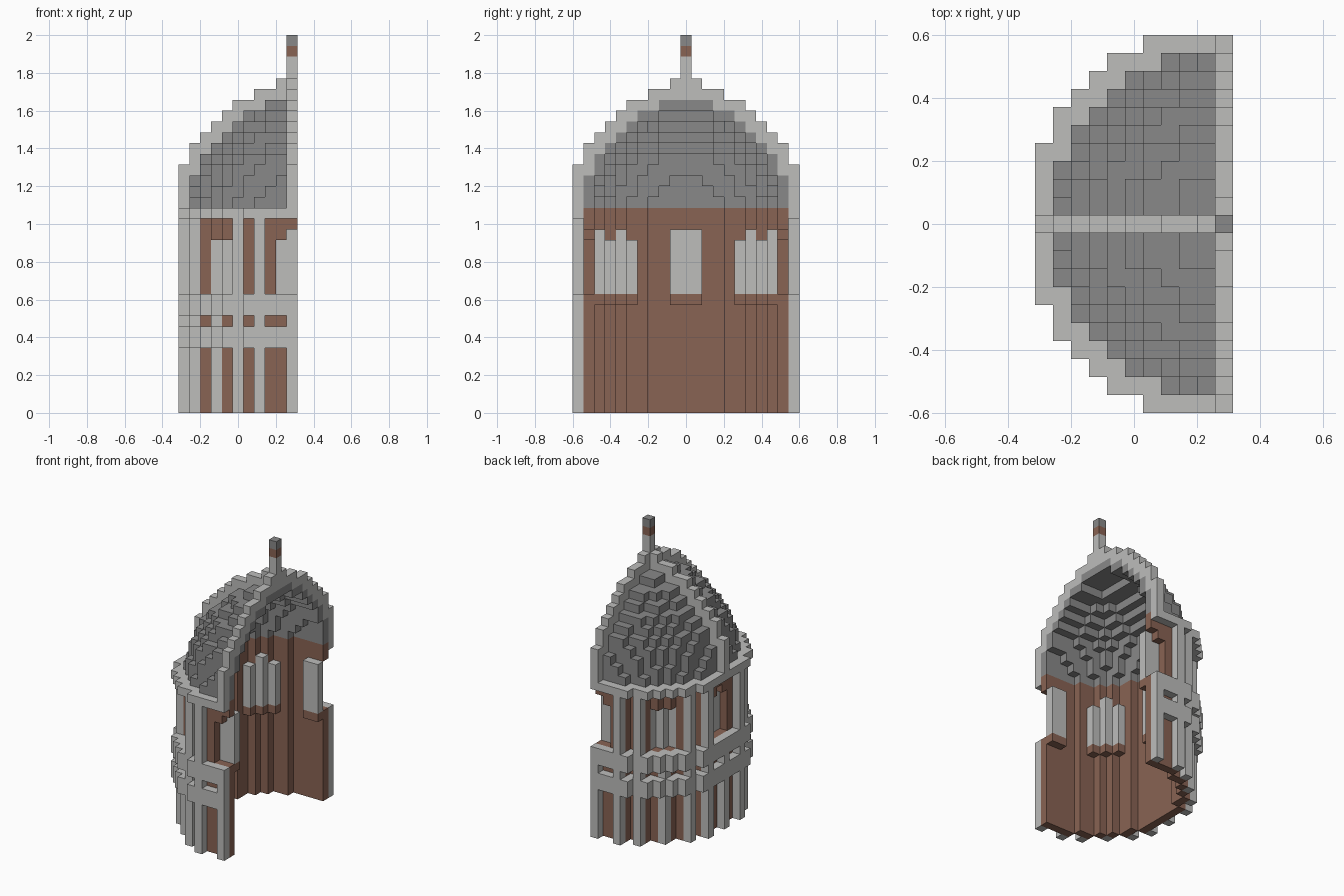
import bpy, bmesh
from math import hypot
from mathutils import Vector

cube = bpy.data.objects.get("Cube")
if cube:
    bpy.data.objects.remove(cube, do_unlink=True)

U = 2 / 35            # edge of one block
WALL_R, RING_R = 9.7, 11


def material(name, rgb):
    m = bpy.data.materials.new(name)
    m.use_nodes = True
    m.diffuse_color = (*rgb, 1)
    m.node_tree.nodes["Principled BSDF"].inputs["Base Color"].default_value = (*rgb, 1)
    return m


stone = material("pale stone", (0.51, 0.51, 0.50))
brick = material("brown brick", (0.25, 0.125, 0.087))
slate = material("dark slate", (0.25, 0.25, 0.25))

# Blocks are (depth from the open side, offset from the middle, level)
plan = [(a, b) for a in range(11) for b in range(-10, 11)]


def inside(a, b, r):
    return hypot(a, b) < r


def edge(a, b, r):
    """Block on the rim of a disc, one block thick."""
    near = ((a + 1, b), (a - 1, b), (a, b + 1), (a, b - 1))
    return inside(a, b, r) and not all(inside(*n, r) for n in near)


def column(spots, low, high):
    return {(a, b * s, k) for a, b in spots for s in (1, -1) for k in range(low, high)}


# Brick wall with window openings
wall = column([p for p in plan if edge(*p, WALL_R)], 0, 19)
wall -= column([(9, 0), (0, 9)], 11, 17)
wall -= column([(9, 1), (1, 9), (7, 6), (6, 7)], 11, 16)

# Window panels set inside the wall, on sills
tall = [(8, 0), (8, 1), (0, 8), (1, 8), (6, 6)]
short = [(7, 5), (5, 7)]
panels = column(tall, 11, 17) | column(short, 11, 16)
sills = column(tall + short, 10, 11)

# Pilasters, bands and cornice around the wall
ring = [p for p in plan if inside(*p, RING_R) and not inside(*p, WALL_R)]
under_windows = [(10, 0), (7, 7), (0, 10)]
between_windows = [(10, 3), (9, 5), (5, 9), (3, 10)]
bands = column(ring, 6, 8) | column(ring, 9, 11)
cornice = column(ring, 18, 19)
pilasters = (column(under_windows, 0, 11) | column(between_windows, 0, 18)) - bands

# Stepped hollow dome
radii = dict(enumerate([9.6, 9.3, 9.1, 8.8, 8.4, 7.6, 6.8, 5.8, 4.7, 2.9], 19))
dome = {(a, b, k) for k, r in radii.items() for a, b in plan
        if inside(a, b, r) and (edge(a, b, r) or not inside(a, b, radii.get(k + 1, 0)))}

# Raised ribs along the open edge and over the middle
rib_top = [30, 30, 29, 29, 28, 28, 27, 26, 25, 24, 22]
ribs = {(a, b, k) for a, b in plan if a == 0 or b == 0
        for k in range(19, rib_top[max(a, abs(b))] + 1)
        if not inside(a, b, radii.get(k, 0))}

parts = [
    ("brick_wall", wall, brick), ("window_panels", panels, stone),
    ("window_sills", sills, brick), ("wall_bands", bands, stone),
    ("cornice", cornice, stone), ("pilasters", pilasters, stone),
    ("dome_shell", dome, slate), ("dome_ribs", ribs, stone),
    ("finial_post", column([(0, 0)], 31, 33), stone),
    ("finial_collar", column([(0, 0)], 33, 34), brick),
    ("finial_tip", column([(0, 0)], 34, 35), slate),
]
filled = set().union(*(cells for _, cells, _ in parts))


def build(name, cells, mat):
    """Make the outer faces of a set of blocks."""
    bm = bmesh.new()
    for a, b, k in sorted(cells):
        centre = Vector((5 - a, b, k + 0.5)) * U
        for axis in range(3):
            for sign in (1, -1):
                # depth runs towards -x
                step = [0, 0, 0]
                step[axis] = sign
                if (a - step[0], b + step[1], k + step[2]) in filled:
                    continue
                n, u = Vector(step), Vector((0, 0, 0))
                u[(axis + 1) % 3] = 1
                v = n.cross(u)
                corners = (-u - v, u - v, u + v, v - u)
                bm.faces.new([bm.verts.new(centre + (n + c) * U / 2) for c in corners])
    bmesh.ops.remove_doubles(bm, verts=bm.verts, dist=U / 100)
    mesh = bpy.data.meshes.new(name)
    bm.to_mesh(mesh)
    bm.free()
    mesh.materials.append(mat)
    bpy.context.collection.objects.link(bpy.data.objects.new(name, mesh))


for part in parts:
    build(*part)
